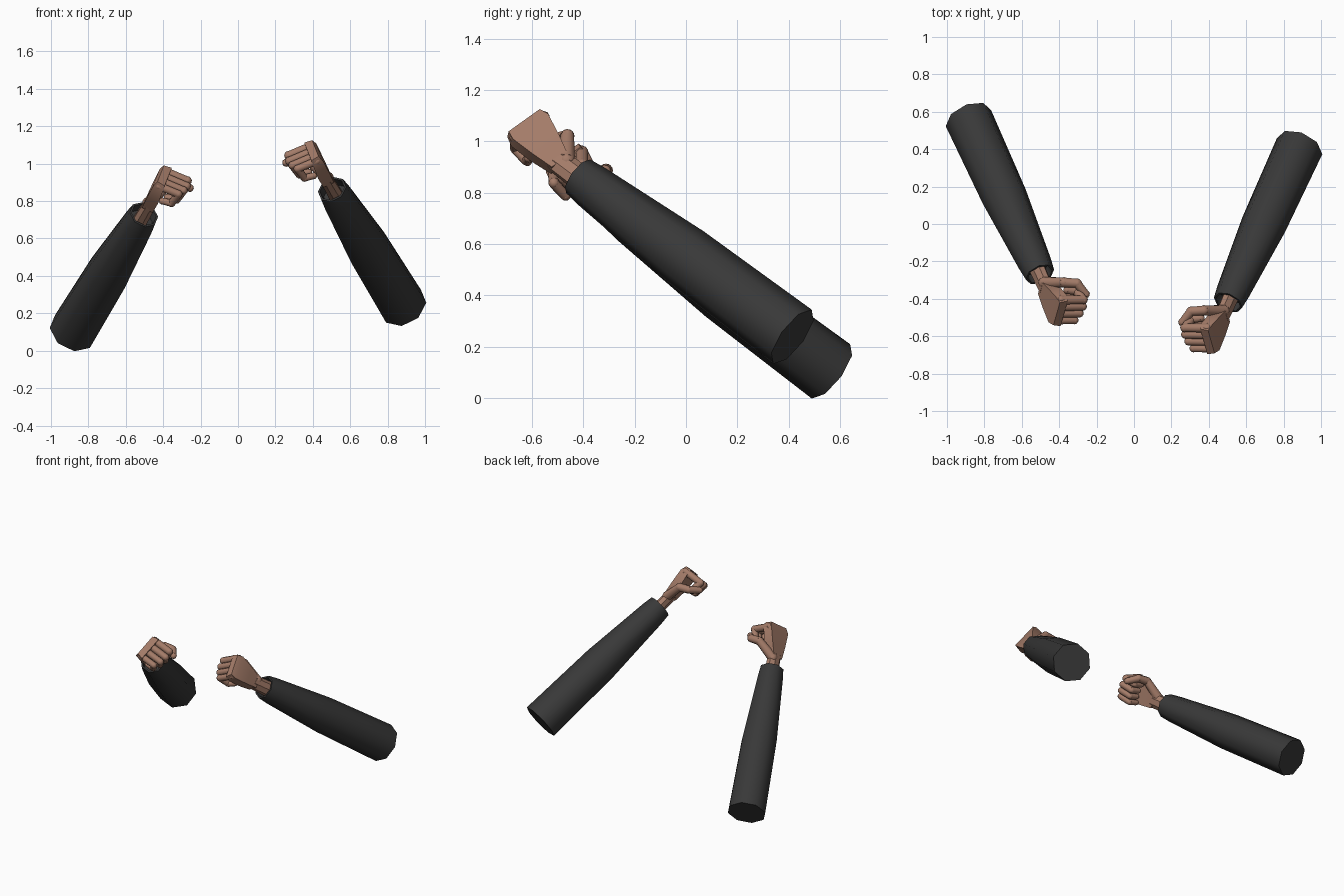
import bpy, bmesh, math
from mathutils import Vector, Matrix

if "Cube" in bpy.data.objects:
    bpy.data.objects.remove(bpy.data.objects["Cube"])

V = Vector


def mat(name, c):
    m = bpy.data.materials.new(name)
    m.diffuse_color = (*c, 1)
    m.use_nodes = True
    m.node_tree.nodes["Principled BSDF"].inputs["Base Color"].default_value = m.diffuse_color
    return m


SKIN = mat("brown skin", (0.37, 0.2, 0.14))
CLOTH = mat("charcoal cloth", (0.04, 0.04, 0.04))


def place(v, side):
    """The left arm mirrors the right one, set further back and lower."""
    return V(v) if side > 0 else V((-v[0], v[1] + 0.15, v[2] - 0.135))


def finish(bm, name, side, material, angle):
    for v in bm.verts:
        v.co = place(v.co, side)
    bmesh.ops.recalc_face_normals(bm, faces=bm.faces)
    me = bpy.data.meshes.new(name)
    bm.to_mesh(me)
    bm.free()
    me.materials.append(material)
    ob = bpy.data.objects.new(name, me)
    bpy.context.collection.objects.link(ob)
    bpy.ops.object.select_all(action='DESELECT')
    ob.select_set(True)
    bpy.context.view_layer.objects.active = ob
    bpy.ops.object.shade_smooth_by_angle(angle=math.radians(angle))


def loft(bm, rings):
    """Skin a list of point rings and cap both ends."""
    rings = [[bm.verts.new(p) for p in r] for r in rings]
    n = len(rings[0])
    for a, b in zip(rings, rings[1:]):
        for i in range(n):
            j = (i + 1) % n
            bm.faces.new((a[i], a[j], b[j], b[i]))
    bm.faces.new(rings[0])
    bm.faces.new(rings[-1])


def ring(c, u, v, ru, rv, n=8, phase=0.5):
    return [c + u * ru * math.cos((i + phase) * 2 * math.pi / n)
            + v * rv * math.sin((i + phase) * 2 * math.pi / n) for i in range(n)]


def digit(bm, pts, radii):
    """Jointed finger: tapered cylinders with ball joints."""
    for k, (a, b) in enumerate(zip(pts, pts[1:])):
        q = (b - a).to_track_quat('Z', 'Y')
        u, v = q @ V((1, 0, 0)), q @ V((0, 1, 0))
        loft(bm, [ring(a, u, v, radii[k], radii[k]),
                  ring(b, u, v, radii[k + 1], radii[k + 1])])
        for p, r in ((a, radii[k]), (b, radii[k + 1])):
            bmesh.ops.create_uvsphere(bm, u_segments=8, v_segments=6, radius=r,
                                      matrix=Matrix.Translation(p) @ q.to_matrix().to_4x4())


# Right arm landmarks
ELBOW, CUFF = V((0.885, 0.415, 0.238)), V((0.503, -0.42, 0.863))
PALM = V((0.475, -0.49, 0.91))
F = V((-0.34, -0.61, 0.72)).normalized()      # wrist to knuckles
S = V((-0.25, 0.745, 0.62))
S = (S - F * S.dot(F)).normalized()           # little finger to index
D = S.cross(F).normalized()                   # back of the hand

for side, label in ((1, "right"), (-1, "left")):
    # sleeve with recessed cuff
    axis = (CUFF - ELBOW).normalized()
    u = (D - axis * D.dot(axis)).normalized()
    v = axis.cross(u)
    bm = bmesh.new()
    prof = [(0, 0.13), (0.5, 0.122), (0.93, 0.09), (1.0, 0.081), (1.0, 0.07), (0.95, 0.068)]
    loft(bm, [ring(ELBOW.lerp(CUFF, t), u, v, r, r) for t, r in prof])
    finish(bm, label + "_sleeve", side, CLOTH, 50)

    # wrist stub
    bm = bmesh.new()
    a, b = ELBOW.lerp(CUFF, 0.94), PALM + F * 0.02
    loft(bm, [ring(a, S, D, 0.056, 0.042), ring(b, S, D, 0.052, 0.036)])
    finish(bm, label + "_wrist", side, SKIN, 30)

    # palm, widening to the knuckles
    bm = bmesh.new()
    secs = [(0, 0.045, 0.032, 0.03), (0.09, 0.072, 0.032, 0.035),
            (0.19, 0.096, 0.03, 0.03), (0.23, 0.085, 0.018, 0.026)]
    loft(bm, [[PALM + F * f + S * s * w + D * d for s, d in
               ((-1, -t), (-0.9, h), (0.9, h), (1, -t))] for f, w, h, t in secs])
    finish(bm, label + "_palm", side, SKIN, 30)

    # four curled fingers
    for k, name in enumerate(("index", "middle", "ring", "little")):
        ln = (0.13, 0.137, 0.13, 0.112)[k]
        p0 = PALM + F * 0.2 + S * (0.07 - 0.046 * k)
        p1 = p0 - D * ln + F * 0.004
        p2 = p1 - F * 0.075 + D * 0.012
        p3 = p2 + D * 0.05 - F * 0.012
        r = 0.026 - 0.001 * k
        bm = bmesh.new()
        digit(bm, [p0, p1, p2, p3], [r, r * 0.95, r * 0.9, r * 0.8])
        finish(bm, f"{label}_{name}_finger", side, SKIN, 50)

    # thumb
    bm = bmesh.new()
    digit(bm, [V((0.478, -0.465, 0.925)), V((0.375, -0.462, 1.02)),
               V((0.305, -0.467, 1.018)), V((0.258, -0.525, 1.005))],
          [0.034, 0.028, 0.026, 0.022])
    finish(bm, label + "_thumb", side, SKIN, 50)
